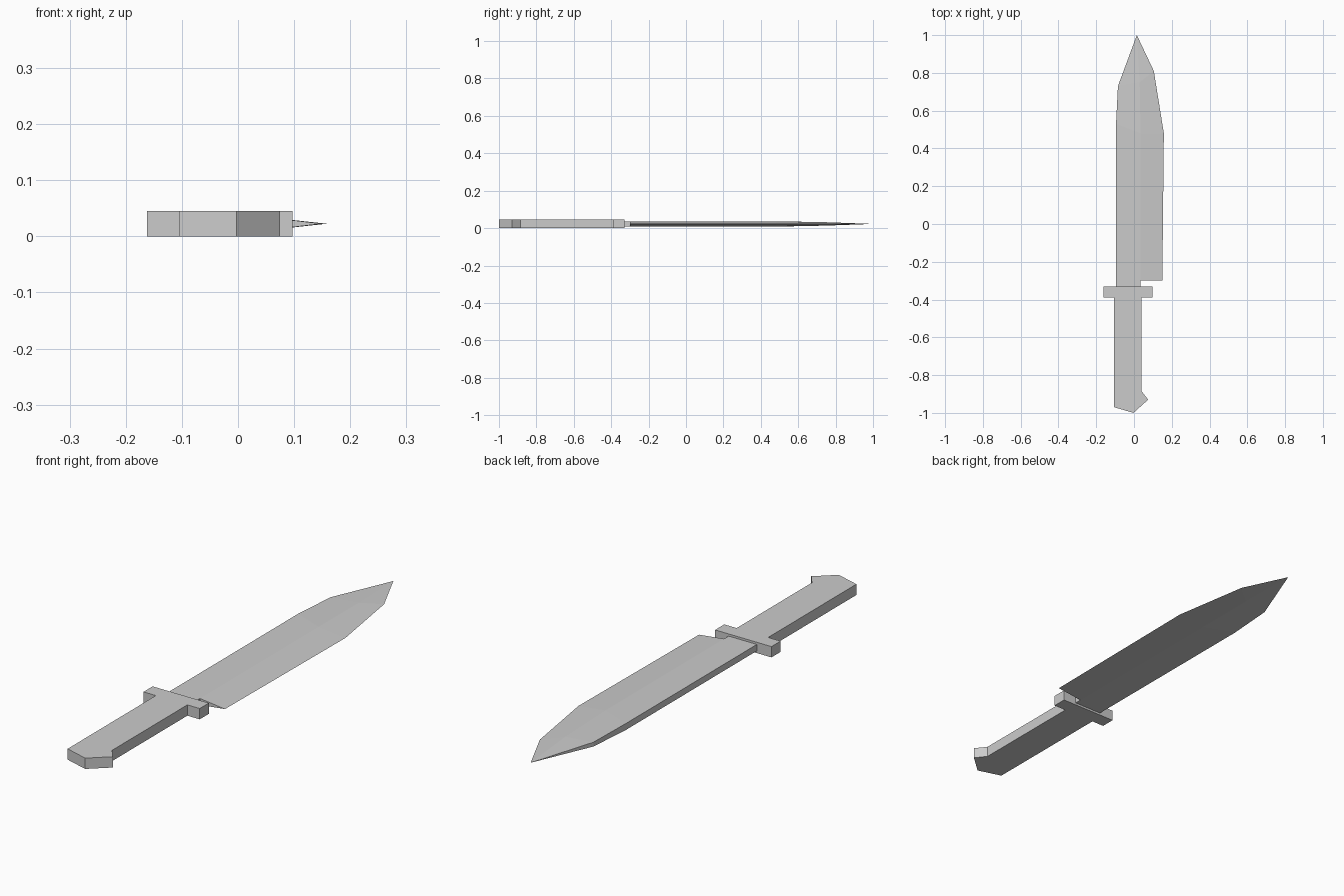
import bpy
import bmesh

cube = bpy.data.objects.get("Cube")
if cube:
    bpy.data.objects.remove(cube, do_unlink=True)

MID = 0.0225

grey = bpy.data.materials.new("plain_grey")
grey.use_nodes = True
colour = (0.6, 0.6, 0.6, 1)
grey.diffuse_color = colour
grey.node_tree.nodes["Principled BSDF"].inputs["Base Color"].default_value = colour


def finish(name, bm):
    bmesh.ops.recalc_face_normals(bm, faces=bm.faces)
    mesh = bpy.data.meshes.new(name)
    bm.to_mesh(mesh)
    bm.free()
    mesh.materials.append(grey)
    obj = bpy.data.objects.new(name, mesh)
    bpy.context.collection.objects.link(obj)
    return obj


def plate(name, outline, half):
    """Flat slab made from an outline, centred on the middle height."""
    bm = bmesh.new()
    face = bm.faces.new([bm.verts.new((x, y, MID - half)) for x, y in outline])
    new = bmesh.ops.extrude_face_region(bm, geom=[face])["geom"]
    top = [v for v in new if isinstance(v, bmesh.types.BMVert)]
    bmesh.ops.translate(bm, verts=top, vec=(0, 0, 2 * half))
    return finish(name, bm)


# Handle with hooked pommel and crossguard, in one slab
plate("handle_and_guard", [
    (-0.105, -0.97), (-0.003, -1.0), (0.075, -0.93), (0.04, -0.885),
    (0.04, -0.39), (0.097, -0.39), (0.097, -0.33),
    (-0.162, -0.33), (-0.162, -0.39), (-0.105, -0.39)], MID)

# Short unsharpened neck between the guard and the blade
plate("blade_neck", [(-0.095, -0.335), (0.035, -0.335),
                     (0.035, -0.3), (-0.095, -0.3)], 0.0135)

# Blade: flat spine side, ground bevel to the edge, tapered point
spine = [(-0.095, -0.3), (-0.095, 0.53), (-0.085, 0.73)]
ridge = [(0.035, -0.3), (0.035, 0.48), (0.03, 0.75)]
edge = [(0.15, -0.3), (0.158, 0.48), (0.105, 0.81)]
halves = [0.0135, 0.0135, 0.009]

bm = bmesh.new()
rings = []
for s, r, e, h in zip(spine, ridge, edge, halves):
    points = [(*s, MID - h), (*r, MID - h), (*e, MID),
              (*r, MID + h), (*s, MID + h)]
    rings.append([bm.verts.new(p) for p in points])
bm.faces.new(rings[0])
for a, b in zip(rings, rings[1:]):
    for i in range(5):
        j = (i + 1) % 5
        bm.faces.new((a[i], a[j], b[j], b[i]))
tip = bm.verts.new((0.015, 1.0, MID))
for i in range(5):
    bm.faces.new((rings[-1][i], rings[-1][(i + 1) % 5], tip))
finish("blade", bm)
